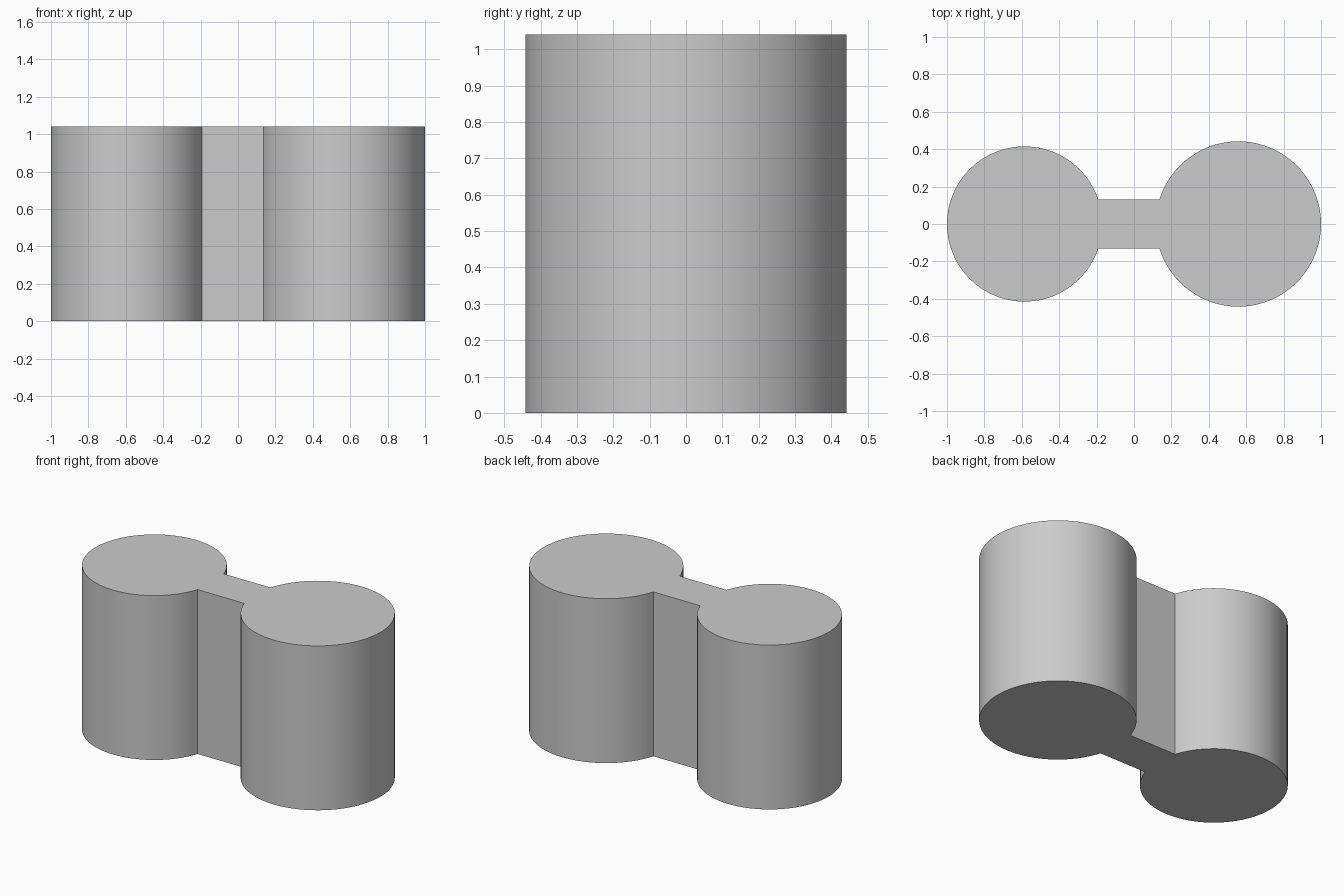
import bpy, bmesh, math

cube = bpy.data.objects.get("Cube")
if cube:
    bpy.data.objects.remove(cube, do_unlink=True)

HEIGHT = 1.04
WEB_HALF = 0.131
STEPS = 72

grey = bpy.data.materials.new("plain_grey")
grey.use_nodes = True
colour = (0.6, 0.6, 0.6, 1)
grey.diffuse_color = colour
grey.node_tree.nodes["Principled BSDF"].inputs["Base Color"].default_value = colour


def lobe(cx, radius, facing):
    """Arc around a lobe, open where the web joins it."""
    gap = math.asin(WEB_HALF / radius)
    start = facing + gap
    sweep = 2 * math.pi - 2 * gap
    return [(cx + radius * math.cos(start + sweep * i / STEPS),
             radius * math.sin(start + sweep * i / STEPS)) for i in range(STEPS + 1)]


# Outline: large lobe on the left, small lobe on the right, straight web between
outline = lobe(0.558, 0.442, math.pi) + lobe(-0.585, 0.415, 0)

# Extrude the outline into one solid
bm = bmesh.new()
base = bm.faces.new([bm.verts.new((x, y, 0)) for x, y in outline])
top = bmesh.ops.extrude_face_region(bm, geom=[base], use_keep_orig=True)
bmesh.ops.translate(bm, vec=(0, 0, HEIGHT),
                    verts=[v for v in top["geom"] if isinstance(v, bmesh.types.BMVert)])
bmesh.ops.recalc_face_normals(bm, faces=bm.faces)

mesh = bpy.data.meshes.new("double_lobe_block")
bm.to_mesh(mesh)
bm.free()
mesh.materials.append(grey)
block = bpy.data.objects.new("double_lobe_block", mesh)
bpy.context.collection.objects.link(block)

# Smooth round walls, crisp rims and web corners
bpy.ops.object.select_all(action="DESELECT")
block.select_set(True)
bpy.context.view_layer.objects.active = block
bpy.ops.object.shade_smooth_by_angle(angle=math.radians(30))
